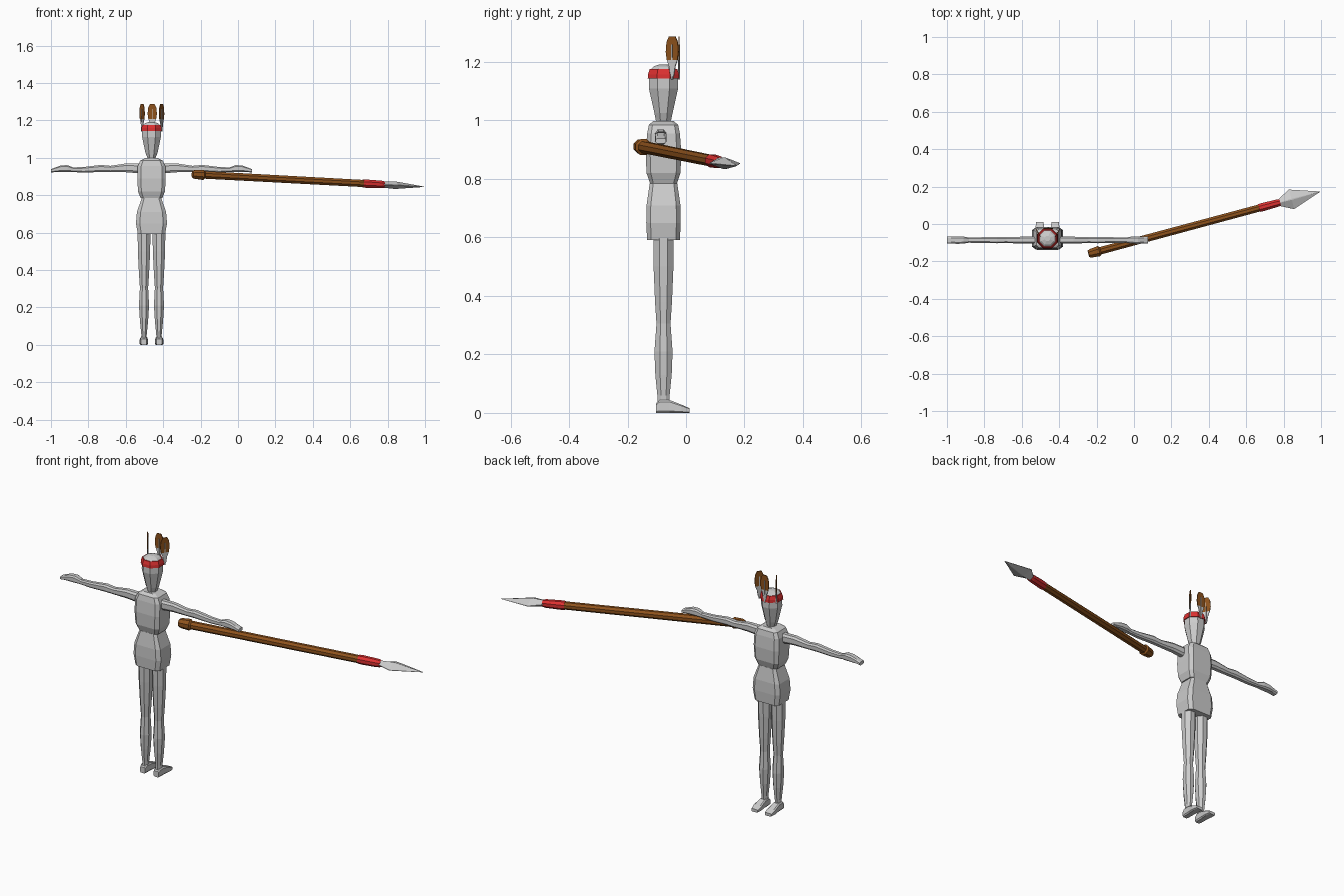
import bpy
import bmesh
from mathutils import Matrix, Vector

cube = bpy.data.objects.get("Cube")
if cube:
    bpy.data.objects.remove(cube, do_unlink=True)


def material(name, rgb):
    m = bpy.data.materials.new(name)
    m.use_nodes = True
    m.diffuse_color = (*rgb, 1)
    m.node_tree.nodes["Principled BSDF"].inputs["Base Color"].default_value = (*rgb, 1)
    return m


GREY = material("pale grey", (0.6, 0.6, 0.6))
RED = material("red cloth", (0.72, 0.03, 0.03))
BROWN = material("brown wood", (0.27, 0.085, 0.012))

CX, CY = -0.4625, -0.077  # axis of the body


def finish(name, bm, mats):
    bmesh.ops.recalc_face_normals(bm, faces=bm.faces)
    mesh = bpy.data.meshes.new(name)
    bm.to_mesh(mesh)
    bm.free()
    for m in mats:
        mesh.materials.append(m)
    ob = bpy.data.objects.new(name, mesh)
    bpy.context.collection.objects.link(ob)
    return ob


def loft(name, sections, mat, place, corner=0.41):
    """Skin eight-sided rings (t, half_u, half_v, shift_u, shift_v) along local z."""
    bm = bmesh.new()
    k = corner
    unit = [(1, -k), (1, k), (k, 1), (-k, 1), (-1, k), (-1, -k), (-k, -1), (k, -1)]
    rings = []
    for t, a, b, *shift in sections:
        u, v = shift or (0, 0)
        rings.append([bm.verts.new(place(Vector((u + p * a, v + q * b, t))))
                      for p, q in unit])
    for low, high in zip(rings, rings[1:]):
        for i in range(8):
            j = (i + 1) % 8
            bm.faces.new((low[i], low[j], high[j], high[i]))
    bm.faces.new(rings[0])
    bm.faces.new(rings[-1])
    return finish(name, bm, [mat])


def upright(x, y):
    return lambda p: p + Vector((x, y, 0))


body = upright(CX, CY)

# Trunk
loft("hips", [(0.592, 0.073, 0.056), (0.65, 0.083, 0.059), (0.71, 0.078, 0.058),
              (0.785, 0.052, 0.047)], GREY, body, 0.75)
loft("torso", [(0.785, 0.058, 0.046), (0.82, 0.072, 0.058), (0.89, 0.076, 0.061),
               (0.955, 0.074, 0.056), (0.985, 0.06, 0.05), (0.998, 0.035, 0.035)],
     GREY, body, 0.75)
loft("neck", [(0.98, 0.023, 0.025), (1.03, 0.021, 0.024)], GREY, body)

# Head and headband
loft("head", [(1.0, 0.022, 0.026), (1.025, 0.032, 0.031), (1.11, 0.05, 0.05),
              (1.15, 0.05, 0.049), (1.172, 0.048, 0.046), (1.185, 0.034, 0.033),
              (1.192, 0.014, 0.014)], GREY, body)
loft("headband", [(1.143, 0.055, 0.054), (1.158, 0.054, 0.053), (1.176, 0.048, 0.047)],
     RED, body)

# Limbs, one per side
for side, label in ((1, "left"), (-1, "right")):
    loft(label + "_leg", [(0.03, 0.013, 0.02), (0.06, 0.015, 0.021),
                          (0.13, 0.022, 0.028), (0.21, 0.027, 0.031),
                          (0.305, 0.022, 0.024), (0.38, 0.027, 0.029),
                          (0.5, 0.033, 0.034), (0.605, 0.034, 0.035)],
         GREY, upright(CX + side * 0.04, CY))

    def forward(p, s=side):
        return Vector((CX + s * 0.041 + p.x, p.z, p.y))

    loft(label + "_foot", [(-0.103, 0.015, 0.016, 0, 0.016), (-0.09, 0.018, 0.022, 0, 0.022),
                           (-0.056, 0.019, 0.022, 0, 0.022), (-0.015, 0.023, 0.014, 0, 0.014),
                           (0.012, 0.019, 0.008, 0, 0.008)], GREY, forward, 0.7)

    def outward(p, s=side):
        return Vector((CX + s * p.z, -0.086 + p.x, 0.94 + p.y))

    loft(label + "_arm", [(0.05, 0.02, 0.026, 0, 0.002), (0.14, 0.018, 0.023, 0, 0.006),
                          (0.22, 0.016, 0.017, 0, 0), (0.27, 0.017, 0.019, 0, 0.003),
                          (0.36, 0.015, 0.015, 0, -0.004), (0.43, 0.014, 0.012, 0, -0.004)],
         GREY, outward, 0.55)
    loft(label + "_hand", [(0.42, 0.014, 0.012, 0, -0.003), (0.45, 0.019, 0.018, 0, 0.003),
                           (0.485, 0.02, 0.017, 0, 0.002), (0.515, 0.018, 0.012, 0, -0.004),
                           (0.538, 0.018, 0.009, 0, -0.01)], GREY, outward, 0.6)

# Feathers: thin plates with a grey quill end and a raised rib
OUTLINE = [(0.006, 1.15), (0.012, 1.185), (0.021, 1.207), (0.025, 1.235),
           (0.022, 1.268), (0.012, 1.288)]


def feather(name, x, y, direction):
    along = Vector((*direction, 0)).normalized()
    across = along.cross(Vector((0, 0, 1)))
    base = Vector((x, y, 0))
    bm = bmesh.new()

    def plate(rows, thick, slot):
        grid = [[[bm.verts.new(base + along * w * e + across * thick * d + Vector((0, 0, z)))
                  for e, d in ((-1, -1), (1, -1), (1, 1), (-1, 1))] for w, z in rows]][0]
        for low, high, row in zip(grid, grid[1:], rows):
            for i in range(4):
                j = (i + 1) % 4
                f = bm.faces.new((low[i], low[j], high[j], high[i]))
                f.material_index = slot if row[1] > 1.2 else 0
        for end in (grid[0], grid[-1]):
            bm.faces.new(end).material_index = slot if end is grid[-1] else 0

    plate(OUTLINE, 0.002, 1)
    plate([(0.003, 1.14), (0.002, 1.26)], 0.004, 0)
    finish(name, bm, [GREY, BROWN])


feather("middle_feather", CX + 0.004, -0.024, (1, 0))
feather("left_feather", CX + 0.054, -0.047, (0.6, 1))
feather("right_feather", CX - 0.050, -0.047, (-0.6, 1))

# Spear, built along its own axis from butt to tip
tail, tip = Vector((-0.243, -0.16, 0.912)), Vector((0.995, 0.173, 0.845))
axis = (tip - tail).normalized()
flat = Vector((0, 0, 1)).cross(axis).normalized()
frame = Matrix((flat, axis.cross(flat), axis)).transposed()
length = (tip - tail).length


def spear(p):
    return tail + frame @ p


loft("spear_butt", [(0, 0.018, 0.018), (0.012, 0.023, 0.023), (0.058, 0.028, 0.027),
                    (0.066, 0.02, 0.02)], BROWN, spear)
loft("spear_shaft", [(0.05, 0.02, 0.02), (0.96, 0.019, 0.019)], BROWN, spear)
loft("spear_binding", [(0.945, 0.021, 0.021), (0.965, 0.022, 0.022),
                       (1.045, 0.02, 0.02), (1.062, 0.017, 0.017)], RED, spear)
loft("spear_blade", [(1.05, 0.015, 0.016), (1.125, 0.054, 0.02),
                     (length, 0.001, 0.001)], GREY, spear, 0.06)
